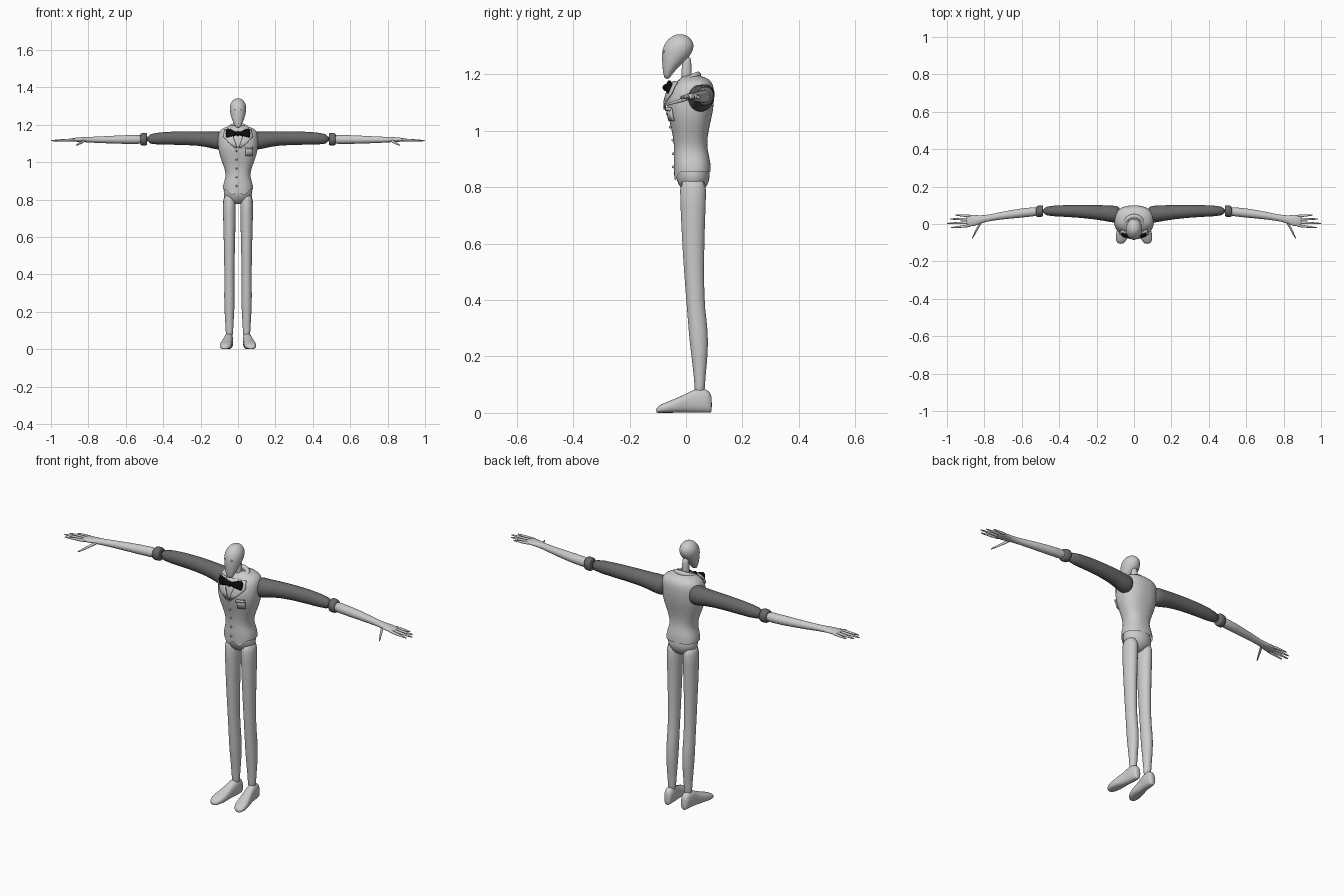
import bpy, bmesh, math
from mathutils import Vector

if "Cube" in bpy.data.objects:
    bpy.data.objects.remove(bpy.data.objects["Cube"], do_unlink=True)

X, Y, Z = Vector((1, 0, 0)), Vector((0, 1, 0)), Vector((0, 0, 1))


def material(name, value):
    mat = bpy.data.materials.new(name)
    mat.use_nodes = True
    colour = (value, value, value, 1)
    mat.diffuse_color = colour
    mat.node_tree.nodes["Principled BSDF"].inputs["Base Color"].default_value = colour
    return mat


PALE = material("pale grey", 0.6)
DARK = material("dark grey", 0.14)
BLACK = material("black", 0.004)


def finish(name, bm, mat, mirror=False, subdivide=True, thickness=0):
    """Turn a bmesh into a smooth object with the shared modifiers."""
    bmesh.ops.recalc_face_normals(bm, faces=bm.faces)
    mesh = bpy.data.meshes.new(name)
    bm.to_mesh(mesh)
    bm.free()
    mesh.materials.append(mat)
    for face in mesh.polygons:
        face.use_smooth = True
    obj = bpy.data.objects.new(name, mesh)
    bpy.context.collection.objects.link(obj)
    if mirror:
        obj.modifiers.new("Mirror", "MIRROR").use_mirror_merge = False
    if thickness:
        solid = obj.modifiers.new("Solidify", "SOLIDIFY")
        solid.thickness, solid.offset = thickness, 0
    if subdivide:
        sub = obj.modifiers.new("Subdivision", "SUBSURF")
        sub.levels = sub.render_levels = 1
    return obj


def power(value, p):
    return math.copysign(abs(value) ** p, value)


def loft(name, rings, u, v, mat, mirror=False, sides=16, p=1.0, caps=True):
    """Skin a row of (centre, radius along u, radius along v) sections."""
    bm = bmesh.new()
    loops = []
    for centre, ru, rv in rings:
        loop = []
        for i in range(sides):
            a = math.tau * i / sides
            offset = u * ru * power(math.cos(a), p) + v * rv * power(math.sin(a), p)
            loop.append(bm.verts.new(Vector(centre) + offset))
        loops.append(loop)
    for low, high in zip(loops, loops[1:]):
        for i in range(sides):
            j = (i + 1) % sides
            bm.faces.new((low[i], low[j], high[j], high[i]))
    if caps:
        bm.faces.new(loops[0])
        bm.faces.new(loops[-1])
    return finish(name, bm, mat, mirror)


def upright(rows, x=0):
    """Sections from (height, half width, front, back) rows."""
    return [((x, (f + b) / 2, z), w, (b - f) / 2) for z, w, f, b in rows]


# Waistcoat
VEST_P = 0.85
VEST = [(.855, .081, -.042, .088), (.88, .08, -.044, .088), (.91, .069, -.043, .082),
        (.94, .065, -.042, .075), (.98, .077, -.046, .076), (1.03, .097, -.058, .087),
        (1.07, .106, -.067, .096), (1.11, .108, -.068, .1), (1.15, .106, -.055, .1),
        (1.175, .095, -.036, .092), (1.19, .06, -.015, .07), (1.197, .03, 0, .04)]
vest = loft("waistcoat", upright(VEST), X, Y, PALE, sides=32, p=VEST_P, caps=False)
for vert in vest.data.vertices[:32]:
    if vert.co.y < 0:
        vert.co.z -= .04 * max(0, 1 - abs(abs(vert.co.x) - .03) / .035)


def vest_front(x, z):
    """Depth of the waistcoat's front surface at x, z."""
    for low, high in zip(VEST, VEST[1:]):
        if low[0] <= z <= high[0]:
            t = (z - low[0]) / (high[0] - low[0])
            w, f, b = (m + (n - m) * t for m, n in zip(low[1:], high[1:]))
            cosine = min(1, abs(x / w)) ** (1 / VEST_P)
            return (f + b) / 2 - (b - f) / 2 * (1 - cosine ** 2) ** (VEST_P / 2)
    return VEST[0][2]


def plate(name, rows, lift, mat, mirror=False, columns=5):
    """A thin panel following the chest, from (inner x, outer x, height) rows."""
    bm = bmesh.new()
    grid = []
    for inner, outer, z in rows:
        xs = [inner + (outer - inner) * i / columns for i in range(columns + 1)]
        grid.append([bm.verts.new((x, vest_front(x, z) - lift, z)) for x in xs])
    for low, high in zip(grid, grid[1:]):
        for i in range(columns):
            bm.faces.new((low[i], low[i + 1], high[i + 1], high[i]))
    return finish(name, bm, mat, mirror, subdivide=False, thickness=.007)


plate("lapel", [(.003, .015, 1.075), (.014, .05, 1.105), (.025, .078, 1.135),
                (.03, .075, 1.155), (.035, .07, 1.174)], .009, PALE, mirror=True)
plate("chest_pocket", [(.04, .075, 1.035), (.04, .076, 1.055), (.04, .077, 1.078)], .004, PALE)
plate("pocket_band", [(.038, .077, 1.07), (.038, .078, 1.082)], .007, PALE)

# Small round details
def ball(name, place, scale, mat, mirror=False):
    bm = bmesh.new()
    bmesh.ops.create_uvsphere(bm, u_segments=12, v_segments=8, radius=1)
    for vert in bm.verts:
        vert.co = Vector(place) + Vector(a * b for a, b in zip(vert.co, scale))
    return finish(name, bm, mat, mirror, subdivide=False)


for number in range(5):
    height = 1.06 - number * .047
    ball("button", (-.008, vest_front(0, height) - .002, height), (.005, .005, .005), PALE)
ball("eye", (.017, -.077, 1.28), (.005, .004, .005), PALE, mirror=True)

# Collar
bpy.ops.mesh.primitive_torus_add(location=(0, 0, 1.178), rotation=(.45, 0, 0),
                                 major_radius=.046, minor_radius=.012,
                                 major_segments=32, minor_segments=10)
collar = bpy.context.object
collar.name = "collar"
collar.data.materials.append(PALE)
bpy.ops.object.shade_smooth()

# Bow tie
bow = [(.004, .009), (.02, .013), (.045, .026), (.058, .029), (.066, .022)]
loft("bow_tie_wing", [((x, -.068 + x / 6, 1.153), .011, r) for x, r in bow],
     Y, Z, BLACK, mirror=True, sides=12)
ball("bow_tie_knot", (0, -.07, 1.153), (.012, .013, .013), BLACK)

# Head and neck
head = [(1.183, .012, -.075, -.06), (1.2, .021, -.081, -.05), (1.23, .033, -.084, -.022),
        (1.26, .042, -.086, .012), (1.29, .046, -.085, .029), (1.315, .041, -.073, .027),
        (1.334, .026, -.052, .01), (1.342, .01, -.035, -.008)]
loft("head", upright(head), X, Y, PALE, sides=20)
neck = [(1.17, .022, -.02, .025), (1.21, .017, -.015, .019), (1.27, .017, -.015, .02)]
loft("neck", upright(neck), X, Y, PALE)

# Hips and legs
hips = [(.775, .03, .005, .045), (.795, .058, -.018, .07), (.825, .078, -.036, .085),
        (.86, .078, -.038, .085), (.9, .06, -.03, .07)]
loft("hips", upright(hips), X, Y, PALE, sides=24)
leg = [(.06, .019, .03, .067), (.1, .02, .03, .067), (.16, .024, .024, .073),
       (.25, .029, .012, .081), (.33, .028, .006, .074), (.4, .027, 0, .064),
       (.6, .031, -.015, .065), (.75, .036, -.021, .071), (.84, .034, -.026, .076)]
loft("trouser_leg", upright(leg, x=.046), X, Y, PALE, mirror=True)

# Shoes: depth, centre x, half width, height
shoe = [(.092, .048, .012, .055), (.084, .048, .02, .078), (.06, .049, .025, .088),
        (.03, .051, .025, .085), (0, .056, .026, .068), (-.04, .062, .033, .05),
        (-.075, .067, .033, .037), (-.098, .07, .023, .025), (-.106, .071, .01, .015)]
loft("shoe", [((x, y, h / 2), w, h / 2) for y, x, w, h in shoe],
     X, Z, PALE, mirror=True, p=.8)


# Arms: x, y, z, half depth, half height
def along(rows):
    return [((x, y, z), ry, rz) for x, y, z, ry, rz in rows]


sleeve = [(.07, .05, 1.115, .04, .045), (.1, .052, 1.115, .047, .05),
          (.14, .056, 1.118, .044, .045), (.2, .063, 1.127, .039, .038),
          (.35, .071, 1.13, .032, .036), (.5, .069, 1.123, .028, .031)]
loft("sleeve", along(sleeve), Y, Z, DARK, mirror=True, sides=20)
cuff = [(.485, .07, 1.123, .028, .03), (.49, .07, 1.123, .032, .035),
        (.518, .067, 1.122, .031, .034), (.524, .067, 1.122, .026, .028)]
loft("sleeve_cuff", along(cuff), Y, Z, DARK, mirror=True, sides=20)
forearm = [(.48, .07, 1.122, .025, .027), (.6, .06, 1.121, .026, .024),
           (.72, .043, 1.12, .02, .019), (.8, .028, 1.12, .017, .015),
           (.84, .02, 1.121, .028, .013), (.875, .017, 1.12, .032, .011),
           (.9, .016, 1.119, .027, .006)]
loft("forearm_and_palm", along(forearm), Y, Z, PALE, mirror=True)


# Fingers
def finger(name, start, end, u):
    start, end = Vector(start), Vector(end)
    sizes = [(0, .007), (.3, .008), (.65, .006), (.95, .004), (1, .002)]
    loft(name, [(start.lerp(end, t), r, r) for t, r in sizes], u, Z, PALE,
         mirror=True, sides=8)


for base, tip, reach in [(.042, .048, .955), (.025, .027, .985),
                         (.008, .003, 1), (-.008, -.02, .98)]:
    finger("finger", (.865, base, 1.12), (reach, tip, 1.115), Y)
finger("thumb", (.815, .02, 1.118), (.865, -.078, 1.09), X)
